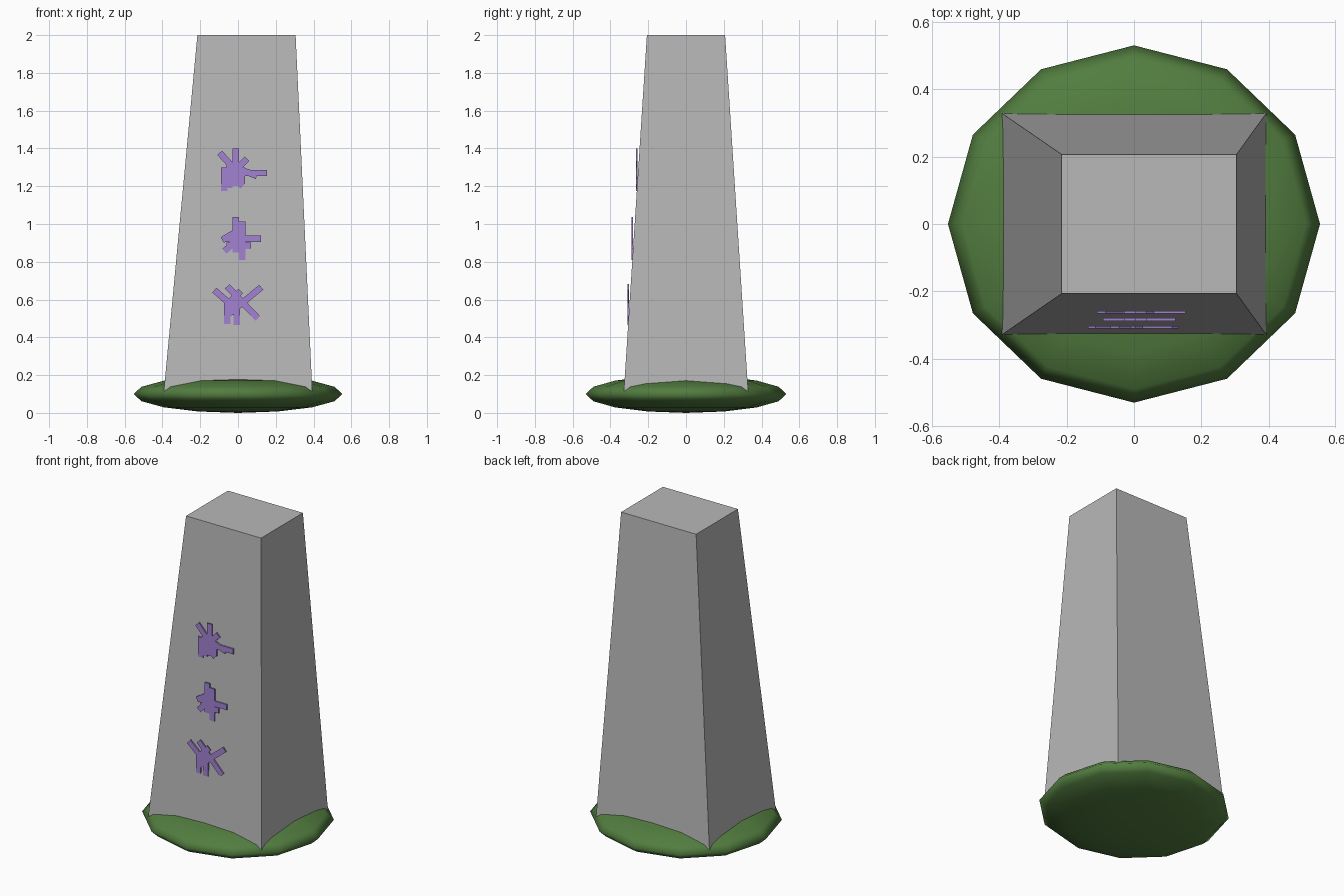
import bpy, bmesh, math
from mathutils import Matrix, Vector

cube = bpy.data.objects.get("Cube")
if cube:
    bpy.data.objects.remove(cube, do_unlink=True)


def material(name, colour):
    m = bpy.data.materials.new(name)
    m.use_nodes = True
    m.diffuse_color = (*colour, 1)
    m.node_tree.nodes["Principled BSDF"].inputs["Base Color"].default_value = (*colour, 1)
    return m


def finish(name, bm, mat, smooth=False):
    bmesh.ops.recalc_face_normals(bm, faces=bm.faces)
    for f in bm.faces:
        f.smooth = smooth
    mesh = bpy.data.meshes.new(name)
    bm.to_mesh(mesh)
    bm.free()
    mesh.materials.append(mat)
    obj = bpy.data.objects.new(name, mesh)
    bpy.context.collection.objects.link(obj)
    return obj


stone = material("grey stone", (0.48, 0.48, 0.48))
grass = material("grass green", (0.085, 0.205, 0.05))
violet = material("rune violet", (0.37, 0.225, 0.65))

# Flattened grassy mound
bm = bmesh.new()
bmesh.ops.create_uvsphere(bm, u_segments=12, v_segments=8, radius=1)
bmesh.ops.transform(bm, verts=bm.verts,
                    matrix=Matrix.Translation((0, 0, 0.1)) @ Matrix.Diagonal((0.553, 0.531, 0.1, 1)))
finish("grass_mound", bm, grass, True)

# Tapered stone pillar, its top shifted slightly sideways
bm = bmesh.new()
bmesh.ops.create_cube(bm, size=2)
for v in bm.verts:
    if v.co.z > 0:
        v.co = (0.045 + 0.26 * v.co.x, 0.207 * v.co.y, 2)
    else:
        v.co = (0.394 * v.co.x, 0.33 * v.co.y, 0.1)
finish("stone_pillar", bm, stone)


# Runes: thin upright plates made of crossing strokes
def rune(name, y, strokes, width=0.034):
    bm = bmesh.new()
    for x0, z0, x1, z1 in strokes:
        a, b = Vector((x0, y, z0)), Vector((x1, y, z1))
        d = b - a
        turn = Matrix.Rotation(-math.atan2(d.z, d.x), 4, 'Y')
        size = Matrix.Diagonal((d.length, 0.008, width, 1))
        bmesh.ops.create_cube(bm, size=1, matrix=Matrix.Translation((a + b) / 2) @ turn @ size)
    finish(name, bm, violet)


rune("upper_rune", -0.262, [
    (-0.012, 1.4, -0.012, 1.2), (-0.097, 1.377, 0, 1.27), (0.048, 1.345, -0.05, 1.25),
    (0.153, 1.27, -0.02, 1.27), (0.1, 1.255, -0.02, 1.3), (-0.073, 1.175, -0.073, 1.3),
    (0.025, 1.2, -0.07, 1.29), (-0.045, 1.19, -0.045, 1.32), (0.02, 1.21, 0.02, 1.3)])
rune("middle_rune", -0.284, [
    (-0.013, 1.037, -0.013, 0.85), (0.022, 1.012, 0.022, 0.81), (0.123, 0.921, -0.07, 0.921),
    (-0.083, 0.915, 0, 0.965), (-0.072, 0.855, 0.01, 0.93), (-0.06, 0.885, 0.068, 0.885)])
rune("lower_rune", -0.307, [
    (-0.125, 0.65, 0, 0.54), (-0.057, 0.67, 0.105, 0.5), (0.123, 0.665, -0.06, 0.515),
    (-0.058, 0.47, -0.058, 0.6), (-0.007, 0.465, -0.007, 0.62), (0.015, 0.645, -0.06, 0.57)])
